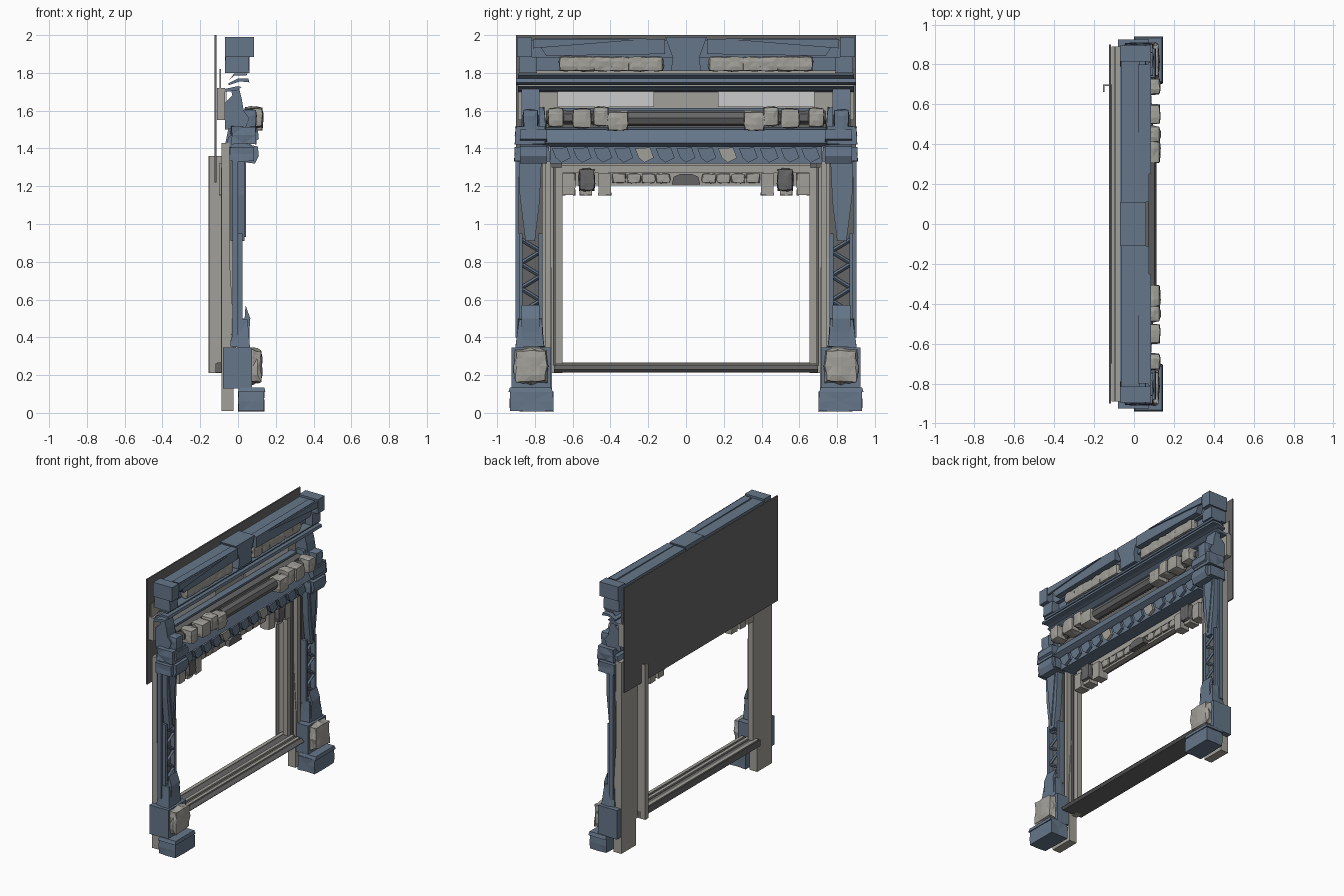
import bpy, bmesh, math, random
from mathutils import Vector, Matrix

random.seed(4)


def material(name, c):
    m = bpy.data.materials.new(name)
    m.diffuse_color = (*c, 1)
    return m


BLUE = material("slate_blue", (0.13, 0.18, 0.25))
STONE = material("warm_grey", (0.36, 0.35, 0.32))
DARK = material("dark_grey", (0.13, 0.13, 0.13))
PALE = material("pale_grey", (0.62, 0.64, 0.61))


def finish(name, bm, mat, mirror=False):
    bmesh.ops.recalc_face_normals(bm, faces=bm.faces)
    me = bpy.data.meshes.new(name)
    bm.to_mesh(me)
    bm.free()
    ob = bpy.data.objects.new(name, me)
    bpy.context.collection.objects.link(ob)
    me.materials.append(mat)
    if mirror:
        mod = ob.modifiers.new("mirror", 'MIRROR')
        mod.use_axis = (False, True, False)
    return ob


def box(name, x, y, z, mat, mirror=False, top=1.0, cuts=0, jitter=0.0):
    """Box from ranges; top scales the upper end, jitter makes it carved-looking."""
    bm = bmesh.new()
    bmesh.ops.create_cube(bm, size=1)
    if cuts:
        bmesh.ops.subdivide_edges(bm, edges=bm.edges[:], cuts=cuts, use_grid_fill=True)
    c = Vector((sum(x) / 2, sum(y) / 2, sum(z) / 2))
    d = Vector((x[1] - x[0], y[1] - y[0], z[1] - z[0]))
    for v in bm.verts:
        k = 1 + (top - 1) * (v.co.z + 0.5)
        p = Vector((v.co.x * k, v.co.y * k, v.co.z))
        if cuts > 1:  # soften the corners of carved lumps
            p = p.lerp(p.normalized() * 0.55, 0.35)
        p *= 1 - jitter * random.random()
        v.co = Vector((p.x * d.x, p.y * d.y, p.z * d.z)) + c
    if jitter:
        bmesh.ops.triangulate(bm, faces=bm.faces[:])
    return finish(name, bm, mat, mirror)


def prism(name, pts, a, b, axis, mat, mirror=False):
    """Outline extruded from a to b: axis y takes (x, z) points, axis x takes (y, z)."""
    bm = bmesh.new()
    put = (lambda p, t: (p[0], t, p[1])) if axis == 'y' else (lambda p, t: (t, p[0], p[1]))
    lo = [bm.verts.new(put(p, a)) for p in pts]
    hi = [bm.verts.new(put(p, b)) for p in pts]
    n = len(pts)
    bm.faces.new(lo)
    bm.faces.new(hi)
    for i in range(n):
        bm.faces.new((lo[i], lo[(i + 1) % n], hi[(i + 1) % n], hi[i]))
    return finish(name, bm, mat, mirror)


def bar(name, p, q, r, mat, mirror=False, sides=4):
    p, q = Vector(p), Vector(q)
    bm = bmesh.new()
    bmesh.ops.create_cone(bm, cap_ends=True, segments=sides, radius1=r, radius2=r, depth=(q - p).length)
    rot = (q - p).to_track_quat('Z', 'Y').to_matrix().to_4x4()
    bm.transform(Matrix.Translation((p + q) / 2) @ rot)
    return finish(name, bm, mat, mirror)


# back board and frieze body
box("back_board", (-0.125, -0.115), (-0.9, 0.9), (1.22, 2.0), DARK)
box("frieze_body", (-0.112, -0.07), (-0.89, 0.89), (1.55, 1.72), STONE)
box("rear_ledge", (-0.098, -0.09), (-0.89, 0.89), (1.72, 1.82), STONE)

# rear jambs (narrower towards the top) and inner door frame
prism("jamb", [(-0.088, 0.01), (-0.025, 0.01), (-0.02, 0.40), (-0.045, 0.82), (-0.045, 1.43), (-0.088, 1.43)],
      0.71, 0.885, 'y', STONE, True)
box("inner_jamb", (-0.09, -0.05), (0.655, 0.715), (0.21, 1.30), STONE, True)
box("inner_jamb_bead", (-0.05, -0.038), (0.69, 0.705), (0.25, 1.30), DARK, True)
box("hook_strip", (-0.155, -0.147), (0.662, 0.70), (0.21, 1.36), STONE)
box("hook_strip_return", (-0.147, -0.088), (0.692, 0.70), (0.21, 1.36), STONE)

# sill
prism("sill", [(-0.12, 0.215), (0.04, 0.215), (0.055, 0.23), (0.03, 0.25), (-0.04, 0.25),
               (-0.06, 0.262), (-0.12, 0.262)], -0.70, 0.70, 'y', DARK)
for i, x in enumerate((-0.10, -0.03, 0.015)):
    box(f"sill_slat_{i}", (x - 0.012, x + 0.012), (-0.69, 0.69), (0.245, 0.266 - 0.004 * i), STONE)

# plinths, pedestals and their carved fronts
box("plinth", (0.0, 0.14), (0.70, 0.935), (0.008, 0.115), BLUE, True, cuts=1, jitter=0.05)
box("plinth_cap", (0.0, 0.145), (0.705, 0.94), (0.11, 0.135), BLUE, True, top=0.93)
box("pedestal", (-0.08, 0.075), (0.715, 0.925), (0.13, 0.345), BLUE, True)
box("pedestal_carving", (0.03, 0.13), (0.725, 0.915), (0.15, 0.345), STONE, True, cuts=3, jitter=0.14)
box("column_foot", (-0.045, 0.065), (0.745, 0.905), (0.345, 0.50), BLUE, True, top=0.8, cuts=1, jitter=0.1)
box("foot_block", (0.02, 0.06), (0.775, 0.865), (0.36, 0.50), BLUE, True)
prism("foot_leaf", [(0.0, 0.45), (0.06, 0.43), (0.065, 0.50), (0.04, 0.57), (0.035, 0.50)],
      0.775, 0.87, 'y', BLUE, True)

# lattice lower shafts
box("column_backing", (-0.03, -0.01), (0.76, 0.89), (0.40, 1.40), DARK, True)
for y in (0.77, 0.875):
    box(f"lattice_rail_{int(y * 1000)}", (-0.01, 0.025), (y - 0.01, y + 0.01), (0.48, 0.95), BLUE, True)
for i in range(6):
    z = 0.53 + i * 0.065
    a, b = (0.77, 0.875) if i % 2 else (0.875, 0.77)
    bar(f"lattice_brace_{i}", (0.012, a, z), (0.012, b, z + 0.065), 0.011, BLUE, True)
box("side_strip", (-0.03, 0.0), (0.885, 0.902), (0.40, 1.40), BLUE, True)
box("inner_strip", (-0.05, -0.01), (0.715, 0.745), (0.34, 1.35), STONE, True)

# draped upper shafts
prism("drape", [(0.765, 1.33), (0.885, 1.33), (0.88, 1.15), (0.85, 0.91), (0.80, 0.91), (0.775, 1.12)],
      -0.04, 0.035, 'x', BLUE, True)
prism("drape_fold", [(0.785, 1.32), (0.87, 1.32), (0.825, 0.93)], 0.03, 0.042, 'x', BLUE, True)

# capitals
prism("capital", [(-0.07, 1.34), (0.09, 1.32), (0.11, 1.36), (0.105, 1.41), (0.06, 1.42),
                  (0.11, 1.45), (0.105, 1.50), (0.03, 1.51), (-0.05, 1.46), (-0.07, 1.40)],
      0.735, 0.88, 'y', BLUE, True)
box("capital_lower_block", (-0.05, 0.09), (0.72, 0.915), (1.33, 1.41), BLUE, True, cuts=1, jitter=0.1)
box("capital_upper_block", (-0.04, 0.10), (0.74, 0.91), (1.42, 1.52), BLUE, True, cuts=1, jitter=0.12)

# architrave with leaf band
prism("architrave", [(-0.07, 1.41), (0.05, 1.41), (0.085, 1.43), (0.05, 1.50), (-0.05, 1.51)],
      -0.76, 0.76, 'y', BLUE)
box("leaf_band", (-0.07, 0.04), (-0.72, 0.72), (1.32, 1.41), BLUE)
for i in range(13):
    y = -0.66 + i * 0.11
    prism(f"band_leaf_{i}", [(y - 0.05, 1.40), (y + 0.03, 1.405), (y + 0.05, 1.35), (y, 1.325), (y - 0.03, 1.35)],
          0.03, 0.06, 'x', STONE if i in (4, 8) else BLUE)

# lower valance with brackets and keystone
box("valance", (-0.10, -0.06), (-0.66, 0.66), (1.205, 1.32), STONE)
box("valance_bead", (-0.06, -0.045), (-0.66, 0.66), (1.27, 1.31), STONE)
for i, y in enumerate((0.43, 0.53, 0.62)):
    box(f"valance_bracket_{i}", (-0.10, -0.02), (y - 0.035, y + 0.035), (1.15, 1.27), STONE, True, cuts=1, jitter=0.08)
box("valance_boss", (-0.06, 0.0), (0.48, 0.57), (1.17, 1.30), DARK, True, cuts=2, jitter=0.15)
for i in range(4):
    box(f"valance_scroll_{i}", (-0.065, -0.04), (0.08 + i * 0.078, 0.16 + i * 0.078), (1.215, 1.27),
        STONE, True, cuts=2, jitter=0.2)
prism("keystone", [(-0.075, 1.21), (0.075, 1.21), (0.065, 1.25), (0.03, 1.265), (-0.03, 1.265), (-0.065, 1.25)],
      -0.09, -0.02, 'x', DARK)

# frieze panels, garland and flower clusters
box("frieze_panel", (-0.07, -0.06), (0.17, 0.68), (1.62, 1.705), PALE, True)
box("frieze_rail", (-0.07, -0.02), (-0.72, 0.72), (1.60, 1.615), BLUE)
box("frieze_backing", (-0.07, 0.02), (-0.74, 0.74), (1.51, 1.59), DARK)
bar("garland_middle", (0.072, -0.31, 1.56), (0.072, 0.31, 1.56), 0.042, DARK, sides=8)
bar("garland_side", (0.07, 0.38, 1.56), (0.05, 0.74, 1.565), 0.036, DARK, True, sides=6)
for i, (y, w, z) in enumerate(((0.36, 0.06, 1.545), (0.45, 0.045, 1.57), (0.55, 0.055, 1.56), (0.69, 0.045, 1.565))):
    box(f"flower_cluster_{i}", (0.03, 0.135), (y - w, y + w), (z - 0.055, z + 0.055), STONE, True, cuts=2, jitter=0.12)

# corner consoles
prism("console", [(-0.07, 1.50), (0.04, 1.51), (0.06, 1.56), (0.03, 1.60), (0.02, 1.66), (0.005, 1.72),
                  (-0.04, 1.72), (-0.03, 1.68), (-0.07, 1.64)], 0.775, 0.87, 'y', BLUE, True)
box("console_side", (-0.06, 0.03), (0.74, 0.80), (1.50, 1.62), BLUE, True, top=0.7, cuts=1, jitter=0.15)
box("console_scroll", (0.02, 0.10), (0.78, 0.865), (1.50, 1.61), BLUE, True, cuts=2, jitter=0.1)

# thin cornice mouldings
prism("lower_moulding", [(-0.07, 1.70), (-0.01, 1.705), (0.02, 1.725), (0.0, 1.73), (-0.07, 1.715)],
      -0.89, 0.89, 'y', BLUE)
prism("middle_moulding", [(-0.05, 1.735), (0.01, 1.755), (0.06, 1.75), (0.055, 1.77), (0.0, 1.77), (-0.05, 1.745)],
      -0.9, 0.9, 'y', BLUE)
prism("upper_moulding", [(-0.045, 1.765), (-0.02, 1.785), (0.045, 1.785), (0.05, 1.797), (-0.02, 1.797)],
      -0.89, 0.89, 'y', BLUE)

# top cornice: bed, end blocks, centre block, raised wings and reliefs
box("cornice_bed", (-0.06, 0.0), (-0.88, 0.88), (1.81, 1.90), BLUE)
box("cornice_top", (-0.065, 0.03), (-0.88, 0.88), (1.88, 1.975), BLUE)
box("cornice_end_lower", (-0.07, 0.06), (0.79, 0.885), (1.80, 1.885), BLUE, True, top=0.95)
box("cornice_end_upper", (-0.07, 0.085), (0.815, 0.895), (1.885, 1.99), BLUE, True)
prism("cornice_centre", [(-0.11, 1.99), (0.11, 1.99), (0.07, 1.88), (0.08, 1.81), (-0.08, 1.81), (-0.07, 1.88)],
      -0.07, 0.06, 'x', BLUE)
prism("cornice_wing", [(0.11, 1.98), (0.80, 1.985), (0.74, 1.89), (0.11, 1.90)], 0.02, 0.075, 'x', BLUE, True)
prism("cornice_wing_fold", [(0.25, 1.975), (0.81, 1.98), (0.81, 1.93)], 0.07, 0.085, 'x', BLUE, True)
for i in range(6):
    y = 0.17 + i * 0.09
    box(f"cornice_relief_{i}", (-0.01, 0.055), (y - 0.055, y + 0.055), (1.805, 1.89), STONE, True, cuts=2, jitter=0.15)
